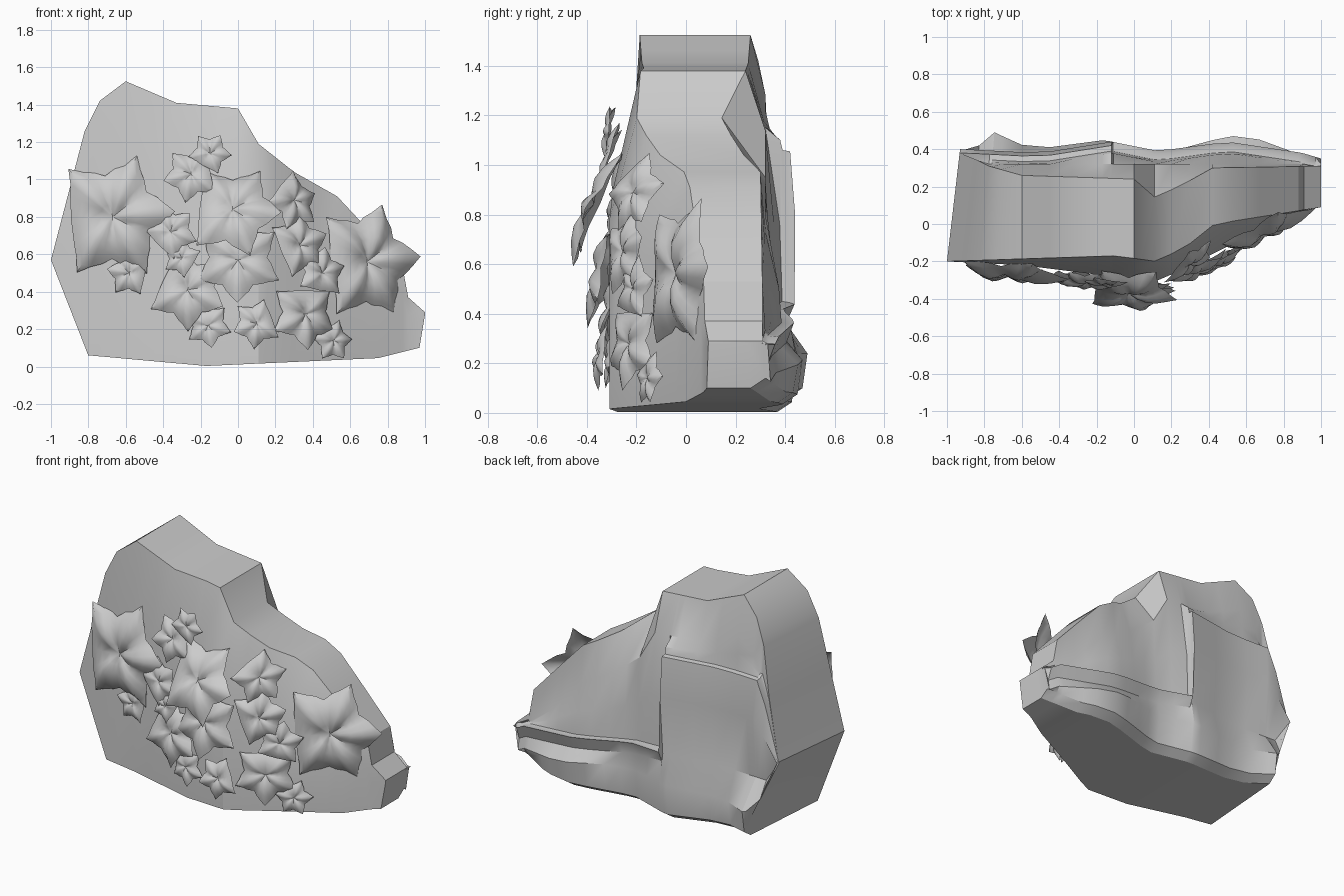
import bpy, bmesh, math
from mathutils import Vector, Matrix

if "Cube" in bpy.data.objects:
    bpy.data.objects.remove(bpy.data.objects["Cube"])


def interp(pts, x):
    """Piecewise linear lookup."""
    if x <= pts[0][0]:
        return pts[0][1]
    for (a, p), (b, q) in zip(pts, pts[1:]):
        if x <= b:
            return p + (q - p) * (x - a) / (b - a)
    return pts[-1][1]


# Rock outlines, all as functions of x
Z_BOT = [(-1, .57), (-.8, .06), (-.17, .003), (.75, .045), (.97, .1), (1, .28)]
Z_TOP = [(-1, .57), (-.82, 1.26), (-.74, 1.42), (-.6, 1.525), (-.33, 1.41), (0, 1.38),
         (.11, 1.19), (.3, 1.04), (.53, .91), (.67, .76), (.88, .53), (.91, .37), (1, .29)]
Y_FRONT_TOP = [(-1, -.2), (-.1, -.17), (.12, -.2), (.28, -.12), (.43, 0), (1, .09)]
Y_FRONT_LOW = [(-1, -.2), (-.6, -.22), (.12, -.31), (.5, -.12), (.9, .07), (1, .09)]
Y_TOP_BACK = [(-1, .38), (-.82, .31), (-.6, .26), (0, .24), (.1, .14), (.24, .2), (.42, .3), (1, .31)]
Y_LEDGE = [(-1, .38), (-.5, .36), (-.12, .42), (.13, .37), (.5, .42), (.9, .36), (1, .33)]
Y_FOOT = [(-1, .39), (-.9, .42), (-.8, .49), (-.53, .4), (-.15, .45), (.13, .37),
          (.5, .47), (.62, .47), (1, .33)]
Z_LEDGE = [(-.12, 1.06), (-.11, .45), (1, .3)]


def front_y(x, z):
    zb, zt = interp(Z_BOT, x), interp(Z_TOP, x)
    t = min(1, max(0, (zt - z) / (.35 * (zt - zb) + .001)))
    a, b = interp(Y_FRONT_TOP, x), interp(Y_FRONT_LOW, x)
    return a + (b - a) * t


def ring(x):
    """Closed cross-section at x, from bottom front over the top to bottom back."""
    zb, zt, zl = interp(Z_BOT, x), interp(Z_TOP, x), interp(Z_LEDGE, x)
    zl = min(zl, zt - .04)
    yt, yl, yf = interp(Y_TOP_BACK, x), interp(Y_LEDGE, x), interp(Y_FOOT, x)
    fl = interp(Y_FRONT_LOW, x)
    yfl = yf - .02
    high = max(zl + .02, zt - .24)
    prof = [(fl, zb), (fl, zt - .35 * (zt - zb)), (interp(Y_FRONT_TOP, x), zt), (yt, zt),
            (max(yt, min(.32, yl - .03)), high),
            (yl - .04, zl + .45 * (high - zl)), (yl - .03, zl), (yl, zl - .005),
            (yl + .02, zl - .4 * max(0, zl - .42)),
            (yl - .01, min(.42, zl - .08)), (yf, min(.24, zl - .15)), (yfl, zb + .04), (yf - .08, zb)]
    out = []
    lean = .07 * min(1, max(0, (-.6 - x) / .3))          # left end leans in at the back
    for y, z in prof:
        out.append(Vector((x + lean * (y + .2) / .6, y, min(zt, max(zb, z)))))
    return out


def finish(bm, name, angle):
    me = bpy.data.meshes.new(name)
    bm.to_mesh(me)
    bm.free()
    ob = bpy.data.objects.new(name, me)
    bpy.context.collection.objects.link(ob)
    bpy.ops.object.select_all(action='DESELECT')
    ob.select_set(True)
    bpy.context.view_layer.objects.active = ob
    bpy.ops.object.shade_smooth_by_angle(angle=math.radians(angle))
    return ob


# Rock: cross-sections lofted along x
bm = bmesh.new()
stations = [-1, -.9, -.82, -.8, -.74, -.6, -.45, -.33, -.17, -.12, -.11, 0, .11, .2, .3, .42,
            .53, .67, .75, .88, .91, .97, 1]
rows = [[bm.verts.new(p) for p in ring(x)] for x in stations]
n = len(rows[0])
for a, b in zip(rows, rows[1:]):
    for i in range(n):
        j = (i + 1) % n
        bm.faces.new((a[i], a[j], b[j], b[i]))
bm.faces.new(rows[0])
bm.faces.new(rows[-1])
bmesh.ops.remove_doubles(bm, verts=bm.verts, dist=.0008)
bmesh.ops.recalc_face_normals(bm, faces=bm.faces)
finish(bm, "rock", 30)


# Leaf: broad sheet with five pointed lobes, gently puffed and curled
def leaf_outline():
    pts = []
    for k, deg in enumerate((-128, -64, 0, 64, 128)):
        tip = (1, 1, .95, 1, 1)[k]
        pts += [(deg - 20, .78, .45), (deg - 9, .88, .85), (deg, tip * 1.07, 1), (deg + 9, .88, .85),
                (deg + 20, .78, .45), (deg + 32 if deg < 128 else 180, .68, 0)]
    return pts


def leaf(name, cx, cz, size, turn, tilt=8, lift=.05):
    bm = bmesh.new()
    outline = leaf_outline()
    centre = bm.verts.new((0, 0, 0))
    rings = []
    for f in (.25, .5, .72, .88, 1):
        loop = []
        for deg, r, lobe in outline:
            a = math.radians(deg)
            rr = f * (r * f + .78 * (1 - f))              # rounder towards the middle
            w = (.07 + .09 * lobe) * math.sin(math.pi * f)
            w += .1 * f ** 3 * math.cos(2 * a) * lobe - .05 * f ** 3
            loop.append(bm.verts.new((rr * math.cos(a) * size, rr * math.sin(a) * size, w * size)))
        rings.append(loop)
    m = len(outline)
    for i in range(m):
        j = (i + 1) % m
        bm.faces.new((centre, rings[0][i], rings[0][j]))
        for a, b in zip(rings, rings[1:]):
            bm.faces.new((a[i], b[i], b[j], a[j]))
    # lay the leaf against the rock face
    d = size * .6
    slope = (front_y(min(cx + d, .97), cz) - front_y(max(cx - d, -.97), cz)) / (2 * d)
    t = math.radians(tilt)
    normal = Vector((slope, -1, 0)).normalized()
    normal = (normal * math.cos(t) + Vector((0, 0, 1)) * math.sin(t)).normalized()
    u = Vector((0, 0, 1)).cross(normal).normalized()
    v = normal.cross(u)
    rot = Matrix((u, v, normal)).transposed().to_4x4()
    pos = Vector((cx, front_y(cx, cz) - lift, cz))
    bm.transform(Matrix.Translation(pos) @ rot @ Matrix.Rotation(math.radians(turn), 4, 'Z'))
    finish(bm, name, 60)


# x, z, size, tip direction, tilt, distance from the rock
LEAVES = [(-.67, .8, .33, 5, 3, .04), (-.03, .84, .26, -5, 24, .08), (.69, .56, .31, 5, 4, .03),
          (0, .57, .23, -90, 10, .05), (-.27, .41, .21, -25, 8, .04), (-.25, 1.03, .15, 195, 15, .07),
          (-.15, 1.14, .11, 60, 10, .09), (.3, .89, .16, -50, 15, .06), (.33, .65, .17, 20, 10, .05),
          (.45, .5, .14, 80, 10, .07), (.36, .28, .19, -90, 6, .04), (.51, .14, .11, -60, 5, .04),
          (.1, .23, .13, 200, 8, .04), (-.16, .22, .12, -80, 5, .03), (-.58, .5, .12, 170, 5, .03),
          (-.36, .72, .14, 45, 12, .05), (-.3, .58, .1, 150, 10, .06)]
for i, args in enumerate(LEAVES):
    leaf(f"leaf_{i + 1:02d}", *args)
